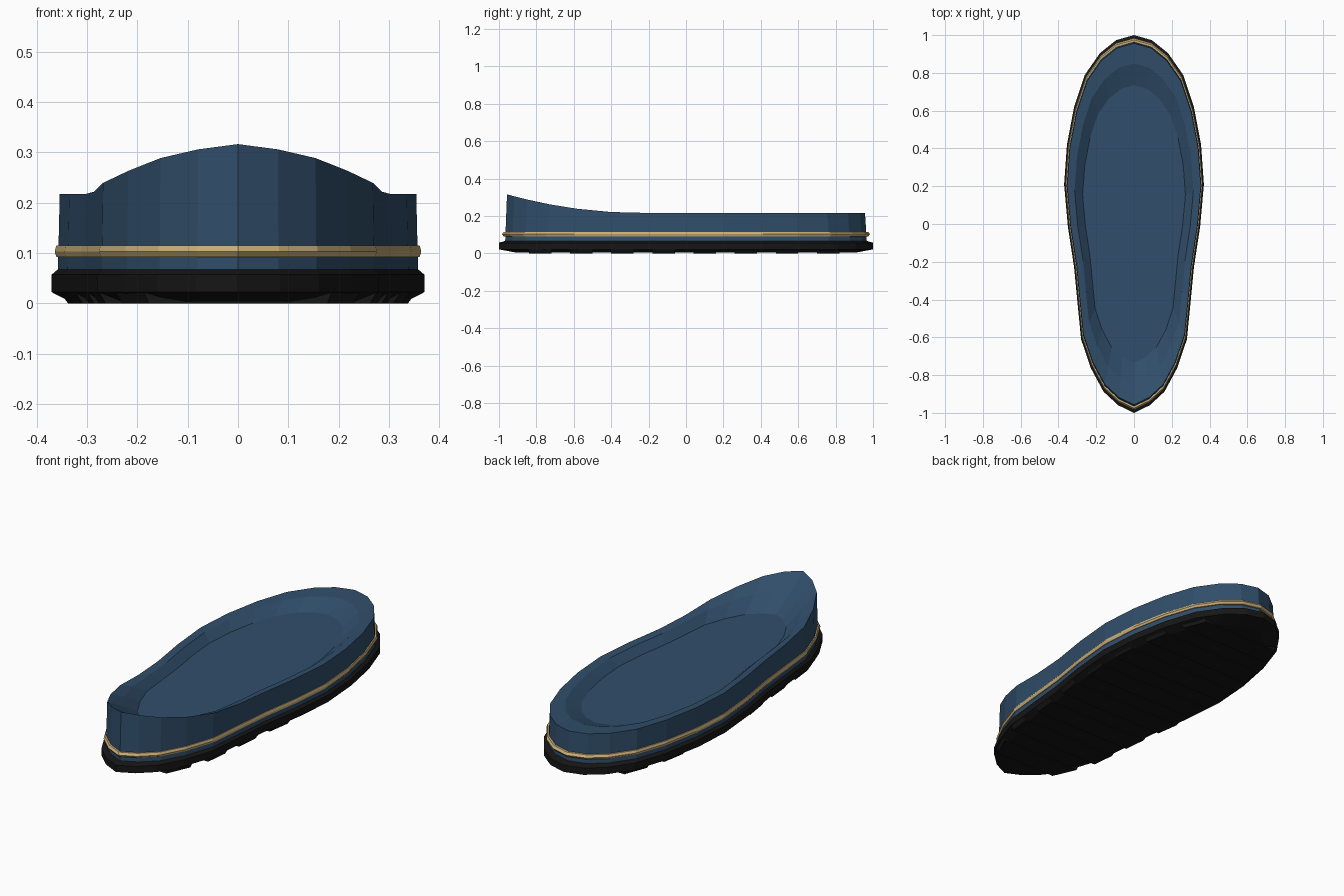
import bpy, bmesh, math

if "Cube" in bpy.data.objects:
    bpy.data.objects.remove(bpy.data.objects["Cube"])

# half outline of the sole, toe to heel (x, y)
HALF = [(0, 1), (.095, .973), (.18, .905), (.26, .79), (.317, .62), (.355, .42),
        (.37, .21), (.35, -.015), (.317, -.23), (.299, -.42), (.28, -.611),
        (.228, -.764), (.161, -.888), (.083, -.96), (0, -1)]
OUTLINE = HALF + [(-x, y) for x, y in HALF[-2:0:-1]]


def material(name, colour):
    m = bpy.data.materials.new(name)
    m.diffuse_color = (*colour, 1)
    m.use_nodes = True
    m.node_tree.nodes["Principled BSDF"].inputs["Base Color"].default_value = m.diffuse_color
    return m


blue = material("navy blue", (.030, .076, .145))
tan = material("tan", (.60, .43, .19))
black = material("black rubber", (.008, .008, .008))


def heel_rise(y):
    return .1 * (max(0, -y - .25) / .71) ** 2


def half_width(y):
    for (x0, y0), (x1, y1) in zip(HALF, HALF[1:]):
        if y1 <= y <= y0:
            return x0 + (x1 - x0) * (y0 - y) / (y0 - y1)
    return 0


def loft(name, rings, mat, closed=False):
    """rings: (scale, z, share of the heel rise), stacked from bottom to top"""
    bm = bmesh.new()
    loops = []
    for s, z, rise in rings:
        loops.append([bm.verts.new((x * s, y * s, z + rise * heel_rise(y * s)))
                      for x, y in OUTLINE])
    n = len(OUTLINE)
    pairs = list(zip(loops, loops[1:]))
    if closed:
        pairs.append((loops[-1], loops[0]))
    else:
        bm.faces.new(loops[0])
        bm.faces.new(loops[-1])
    for a, b in pairs:
        for i in range(n):
            j = (i + 1) % n
            bm.faces.new((a[i], a[j], b[j], b[i]))
    bmesh.ops.recalc_face_normals(bm, faces=bm.faces)
    return finish(name, bm, mat)


def finish(name, bm, mat):
    me = bpy.data.meshes.new(name)
    bm.to_mesh(me)
    bm.free()
    me.materials.append(mat)
    ob = bpy.data.objects.new(name, me)
    bpy.context.collection.objects.link(ob)
    return ob


# rubber outsole with chamfered edges
loft("outsole", [(.905, .004, 0), (1, .022, 0), (1, .057, 0), (.965, .068, 0)], black)

# midsole with raised heel cup and dished footbed
loft("midsole", [(.967, .06, 0), (.957, .217, 1), (.85, .212, .45), (.735, .175, 0)], blue)

# welt cord around the midsole
loft("welt", [(.95, .092, 0), (.975, .092, 0), (.984, .103, 0), (.975, .115, 0),
              (.95, .115, 0)], tan, closed=True)

# tread bars across the underside
for k in range(8):
    y = -.78 + .22 * k
    w0, w1 = [half_width(y + d) * (1.0 if y < 0 else .97) for d in (-.06, .06)]
    bm = bmesh.new()
    low = [bm.verts.new(p) for p in ((-w0 * .95, y - .06, 0), (w0 * .95, y - .06, 0),
                                     (w1 * .95, y + .06, 0), (-w1 * .95, y + .06, 0))]
    top = [bm.verts.new(p) for p in ((-w0, y - .06, .024), (w0, y - .06, .024),
                                     (w1, y + .06, .024), (-w1, y + .06, .024))]
    bm.faces.new(low)
    bm.faces.new(top)
    for i in range(4):
        j = (i + 1) % 4
        bm.faces.new((low[i], low[j], top[j], top[i]))
    bmesh.ops.recalc_face_normals(bm, faces=bm.faces)
    finish(f"tread_bar_{k + 1}", bm, black)
